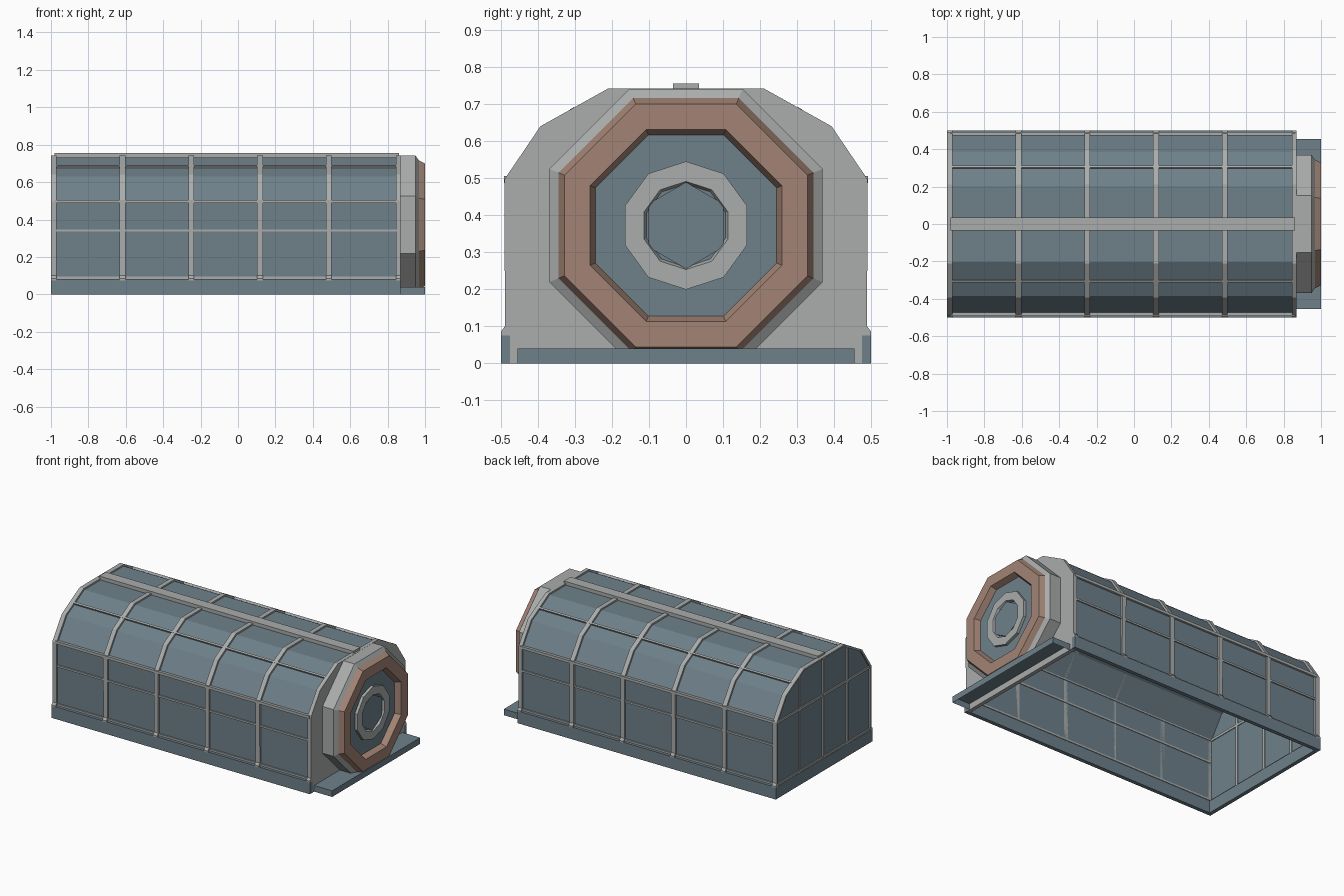
import bpy, bmesh, math
from mathutils import Vector, Matrix

cube = bpy.data.objects.get("Cube")
if cube:
    bpy.data.objects.remove(cube)


def material(name, srgb):
    lin = [((c / 255 + 0.055) / 1.055) ** 2.4 for c in srgb] + [1]
    m = bpy.data.materials.new(name)
    m.use_nodes = True
    m.diffuse_color = lin
    m.node_tree.nodes["Principled BSDF"].inputs["Base Color"].default_value = lin
    return m


GLASS = material("slate blue", (110, 128, 138))
FRAME = material("light grey", (170, 173, 172))
COPPER = material("copper brown", (163, 132, 117))


def finish(name, bm, mat, fix=True):
    if fix:
        bmesh.ops.recalc_face_normals(bm, faces=bm.faces)
    me = bpy.data.meshes.new(name)
    bm.to_mesh(me)
    bm.free()
    me.materials.append(mat)
    ob = bpy.data.objects.new(name, me)
    bpy.context.collection.objects.link(ob)
    return ob


def box(name, x, y, z, mat, tilt=0, open_bottom=False):
    """Box from (low, high) ranges, optionally tilted about the x direction."""
    mid = Vector([(a + b) / 2 for a, b in (x, y, z)])
    size = [b - a for a, b in (x, y, z)]
    bm = bmesh.new()
    bmesh.ops.create_cube(bm, size=1, matrix=Matrix.Translation(mid)
                          @ Matrix.Rotation(tilt, 4, 'X') @ Matrix.Diagonal((*size, 1)))
    if open_bottom:
        bmesh.ops.delete(bm, geom=[f for f in bm.faces if f.normal.z < -0.5], context='FACES')
    return finish(name, bm, mat, fix=not open_bottom)


def slab(name, outline, x0, x1, mat):
    """Extrude a closed (y, z) outline along x."""
    bm = bmesh.new()
    face = bm.faces.new([bm.verts.new((x0, y, z)) for y, z in outline])
    geom = bmesh.ops.extrude_face_region(bm, geom=[face])["geom"]
    bmesh.ops.translate(bm, vec=(x1 - x0, 0, 0),
                        verts=[v for v in geom if isinstance(v, bmesh.types.BMVert)])
    return finish(name, bm, mat)


def lathe(name, sides, start, steps, mat, cap=False):
    """Polygonal rings along x through the door centre, trimmed at the step."""
    bm = bmesh.new()
    rings = []
    for x, r in steps:
        rings.append([bm.verts.new((x, r * math.sin(a), 0.372 + r * math.cos(a)))
                      for a in (start + math.tau * i / sides for i in range(sides))])
    for a, b in zip(rings, rings[1:]):
        for i in range(sides):
            j = (i + 1) % sides
            bm.faces.new((a[j], a[i], b[i], b[j]))
    if cap:
        bm.faces.new(rings[-1][::-1])
    bmesh.ops.bisect_plane(bm, geom=bm.verts[:] + bm.edges[:] + bm.faces[:],
                           plane_co=(0, 0, 0.04), plane_no=(0, 0, -1), clear_outer=True)
    return finish(name, bm, mat, fix=False)


def mirrored(half):
    return half + [(-y, z) for y, z in reversed(half)]


# Cross-sections: glass skin and outer face of the ribs
skin = mirrored([(0.478, 0), (0.478, 0.49), (0.385, 0.63), (0.203, 0.732)])
rib = mirrored([(0.5, 0.075), (0.5, 0.085), (0.489, 0.1), (0.49, 0.497),
                (0.393, 0.64), (0.21, 0.742)])
wall = mirrored([(0.475, 0), (0.475, 0.075)])[:2] + rib + [(-0.475, 0.075), (-0.475, 0)]

# Hollow glazed shell, closed at the far end and open below
bm = bmesh.new()
far = [bm.verts.new((-0.99, y, z)) for y, z in skin]
near = [bm.verts.new((0.86, y, z)) for y, z in skin]
for i in range(len(skin) - 1):
    bm.faces.new((far[i], near[i], near[i + 1], far[i + 1]))
bm.faces.new(far)
bmesh.ops.recalc_face_normals(bm, faces=bm.faces)
if sum(f.normal.z for f in bm.faces) < 0:
    bmesh.ops.reverse_faces(bm, faces=bm.faces)
finish("glass_shell", bm, GLASS, fix=False)

# Arched ribs
inner = [(0.478, 0.075)] + skin[1:-1] + [(-0.478, 0.075)]
for i in range(5):
    x = -0.985 + 0.3675 * i
    slab(f"rib_{i + 1}", rib + inner[::-1], x - 0.015, x + 0.015, FRAME)

# Solid door wall
slab("door_wall", wall, 0.845, 0.87, FRAME)

# Ridge beam and side rails
span = (-0.98, 0.86)
box("ridge_beam", span, (-0.035, 0.035), (0.73, 0.755), FRAME)
slope = math.atan2(0.732 - 0.63, 0.385 - 0.203)
for side, s in (("left", 1), ("right", -1)):
    def rail(name, y0, y1, z0, z1, mat=FRAME, tilt=0, x=span):
        box(f"{side}_{name}", x, sorted((s * y0, s * y1)), (z0, z1), mat, -s * tilt)
    rail("eave_rail", 0.474, 0.492, 0.487, 0.505)
    rail("middle_rail", 0.474, 0.486, 0.335, 0.347)
    rail("bottom_rail", 0.474, 0.486, 0.083, 0.095)
    rail("roof_rail", 0.297, 0.309, 0.672, 0.69, tilt=slope)
    rail("foundation", 0.475, 0.5, 0, 0.08, GLASS, x=(-1, 0.87))

# Far end foundation and glazing bars
box("end_foundation", (-1, -0.975), (-0.476, 0.476), (0, 0.08), GLASS)
for i, (y, top) in enumerate(((-0.245, 0.708), (0, 0.732), (0.245, 0.708))):
    box(f"end_mullion_{i + 1}", (-0.999, -0.985), (y - 0.008, y + 0.008), (0.08, top), FRAME)
box("end_crossbar", (-0.998, -0.985), (-0.48, 0.48), (0.484, 0.5), FRAME)
box("end_bottom_rail", (-0.998, -0.985), (-0.48, 0.48), (0.08, 0.092), FRAME)

# Hollow doorstep
box("doorstep", (0.86, 1), (-0.455, 0.455), (0, 0.04), GLASS, open_bottom=True)

# Octagonal door: surround, copper rim and recessed panel
k = 1 / math.cos(math.pi / 8)
eighth = math.pi / 8
lathe("door_surround", 8, eighth,
      [(0.865, 0.369 * k), (0.95, 0.369 * k), (0.967, 0.344 * k)], FRAME)
lathe("door_rim", 8, eighth,
      [(0.967, 0.344 * k), (1, 0.328 * k), (1, 0.259 * k), (0.96, 0.244 * k)], COPPER)
lathe("door_panel", 8, eighth, [(0.95, 0.25 * k), (0.962, 0.25 * k)], GLASS, cap=True)

# Door hub: ten-sided ring round a six-sided boss
lathe("hub_ring", 10, 0,
      [(0.955, 0.173), (0.98, 0.173), (0.98, 0.119), (0.963, 0.112)], FRAME)
lathe("hub_boss", 6, 0, [(0.955, 0.117), (0.972, 0.117)], GLASS, cap=True)
